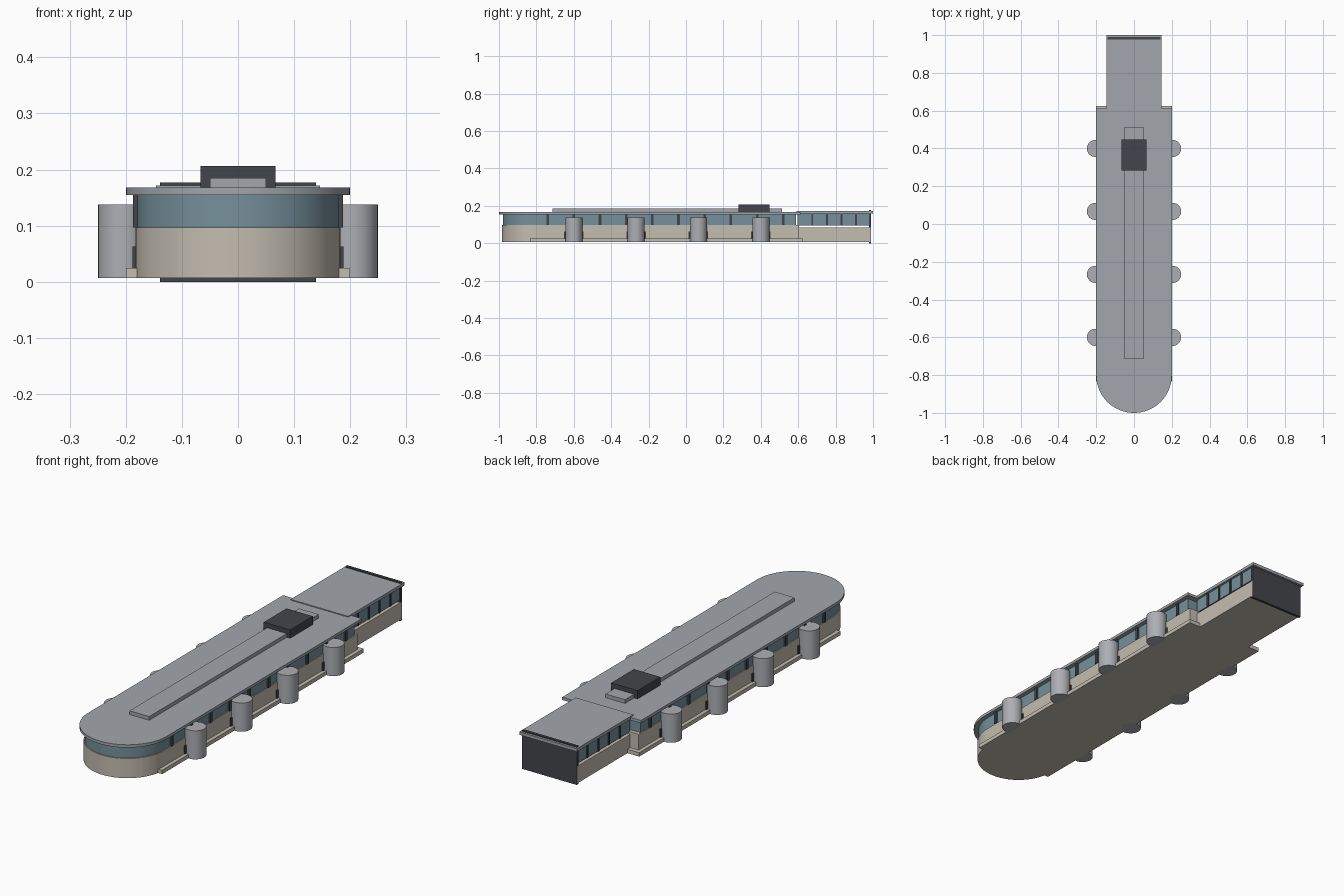
import bpy, bmesh, math

if "Cube" in bpy.data.objects:
    bpy.data.objects.remove(bpy.data.objects["Cube"])


def material(name, rgb):
    m = bpy.data.materials.new(name)
    m.diffuse_color = (*rgb, 1)
    m.use_nodes = True
    m.node_tree.nodes["Principled BSDF"].inputs["Base Color"].default_value = m.diffuse_color
    return m


STONE = material("stone", (0.55, 0.51, 0.44))
GLASS = material("glass", (0.18, 0.28, 0.33))
DARK = material("dark_metal", (0.055, 0.06, 0.07))
ROOF = material("roof_grey", (0.36, 0.38, 0.41))
TOWER = material("tower_grey", (0.42, 0.43, 0.46))


def prism(name, outline, z0, z1, mat, smooth=False):
    """Extrude a flat outline from z0 up to z1."""
    bm = bmesh.new()
    face = bm.faces.new([bm.verts.new((x, y, z0)) for x, y in outline])
    top = bmesh.ops.extrude_face_region(bm, geom=[face])["geom"]
    bmesh.ops.translate(bm, vec=(0, 0, z1 - z0),
                        verts=[v for v in top if isinstance(v, bmesh.types.BMVert)])
    bmesh.ops.recalc_face_normals(bm, faces=bm.faces)
    mesh = bpy.data.meshes.new(name)
    bm.to_mesh(mesh)
    bm.free()
    ob = bpy.data.objects.new(name, mesh)
    bpy.context.collection.objects.link(ob)
    mesh.materials.append(mat)
    if smooth:
        bpy.ops.object.select_all(action='DESELECT')
        ob.select_set(True)
        bpy.context.view_layer.objects.active = ob
        bpy.ops.object.shade_smooth_by_angle(angle=math.radians(35))
    return ob


def box(name, x0, x1, y0, y1, z0, z1, mat):
    return prism(name, [(x0, y0), (x1, y0), (x1, y1), (x0, y1)], z0, z1, mat)


def round_front(r, y_end, n=48):
    """Long plan with a semicircular front end."""
    arc = [(r * math.cos(a), -0.8 + r * math.sin(a))
           for a in (math.pi + math.pi * i / n for i in range(n + 1))]
    return arc + [(r, y_end), (-r, y_end)]


# Main hall: stone base, glass band, roof slab
prism("main_wall", round_front(0.183, 0.605), 0.007, 0.097, STONE, True)
prism("main_glass", round_front(0.179, 0.587), 0.097, 0.155, GLASS, True)
prism("main_roof", round_front(0.2, 0.612), 0.155, 0.168, ROOF, True)
box("plinth", -0.2, 0.2, -0.835, 0.625, 0.007, 0.025, STONE)

# Rear wing
box("wing_wall", -0.14, 0.14, 0.6, 0.989, 0.007, 0.085, STONE)
box("wing_glass", -0.135, 0.135, 0.597, 0.98, 0.094, 0.158, GLASS)
box("wing_roof", -0.146, 0.146, 0.59, 1.0, 0.158, 0.172, ROOF)
box("rear_panel", -0.139, 0.139, 0.978, 0.99, 0.0, 0.177, DARK)

# Roof spine and plant box
box("roof_spine", -0.05, 0.05, -0.715, 0.513, 0.167, 0.185, ROOF)
box("plant_box", -0.067, 0.067, 0.282, 0.447, 0.167, 0.206, DARK)

for side, s in (("left", -1), ("right", 1)):
    # Round towers with dark recess panels behind them
    for i in range(4):
        y = -0.6 + i * 0.3333
        ring = [(s * 0.204 + 0.0455 * math.cos(2 * math.pi * k / 32),
                 y + 0.0455 * math.sin(2 * math.pi * k / 32)) for k in range(32)]
        prism(f"tower_{side}_{i}", ring, 0.007, 0.138, TOWER, True)
        x0, x1 = sorted((s * 0.178, s * 0.188))
        box(f"recess_panel_{side}_{i}", x0, x1, y - 0.052, y + 0.052, 0.025, 0.063, DARK)
    # Window mullions of the main hall and the wing
    for i in range(10):
        y = -0.74 + i * 0.14
        x0, x1 = sorted((s * 0.174, s * 0.187))
        box(f"mullion_{side}_{i}", x0, x1, y - 0.007, y + 0.007, 0.097, 0.155, DARK)
    for i in range(4):
        y = 0.675 + i * 0.078
        x0, x1 = sorted((s * 0.13, s * 0.139))
        box(f"wing_mullion_{side}_{i}", x0, x1, y - 0.005, y + 0.005, 0.094, 0.158, DARK)
